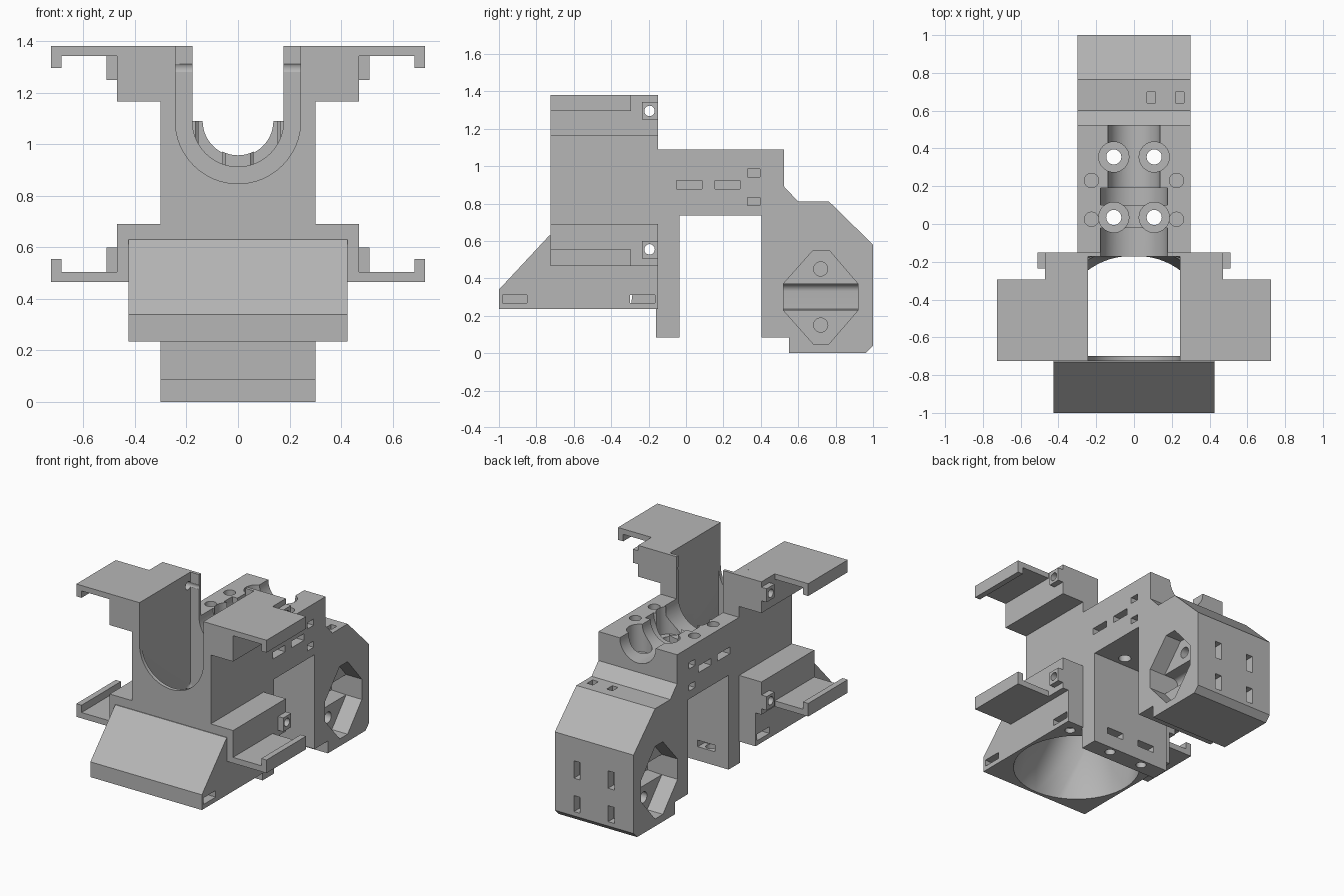
import bpy, bmesh, math
from mathutils import Vector

cube = bpy.data.objects.get("Cube")
if cube:
    bpy.data.objects.remove(cube, do_unlink=True)

grey = bpy.data.materials.new("plain grey")
grey.use_nodes = True
colour = (0.47, 0.47, 0.47, 1)
grey.diffuse_color = colour
grey.node_tree.nodes["Principled BSDF"].inputs["Base Color"].default_value = colour


def finish(bm, name):
    bmesh.ops.recalc_face_normals(bm, faces=bm.faces)
    me = bpy.data.meshes.new(name)
    bm.to_mesh(me)
    bm.free()
    me.materials.append(grey)
    ob = bpy.data.objects.new(name, me)
    bpy.context.scene.collection.objects.link(ob)
    return ob


def prism(name, pts, axis, lo, hi):
    """Extrude a 2D outline along x (pts are y,z), y (x,z) or z (x,y)."""
    place = {"x": lambda p, d: (d, p[0], p[1]),
             "y": lambda p, d: (p[0], d, p[1]),
             "z": lambda p, d: (p[0], p[1], d)}[axis]
    bm = bmesh.new()
    face = bm.faces.new([bm.verts.new(place(p, lo)) for p in pts])
    new = bmesh.ops.extrude_face_region(bm, geom=[face])["geom"]
    shift = Vector(place((0, 0), hi - lo))
    bmesh.ops.translate(bm, vec=shift, verts=[v for v in new if isinstance(v, bmesh.types.BMVert)])
    return finish(bm, name)


def box(name, x0, x1, y0, y1, z0, z1):
    return prism(name, [(x0, y0), (x1, y0), (x1, y1), (x0, y1)], "z", z0, z1)


def arc(cx, cy, r, a0, a1, n):
    return [(cx + r * math.cos(math.radians(a0 + (a1 - a0) * i / n)),
             cy + r * math.sin(math.radians(a0 + (a1 - a0) * i / n))) for i in range(n + 1)]


def rod(name, cx, cy, r, axis, lo, hi, n=32):
    return prism(name, arc(cx, cy, r, 0, 360, n)[:-1], axis, lo, hi)


def u_cut(name, r, y0, y1):
    """Round-bottomed slot, open at the top."""
    return prism(name, arc(0, 1.09, r, 180, 360, 40) + [(r, 1.5), (-r, 1.5)], "y", y0, y1)


def combine(body, other, operation):
    mod = body.modifiers.new("join", "BOOLEAN")
    mod.operation, mod.solver, mod.object = operation, "EXACT", other
    graph = bpy.context.evaluated_depsgraph_get()
    me = bpy.data.meshes.new_from_object(body.evaluated_get(graph))
    body.modifiers.clear()
    body.data = me
    bpy.data.objects.remove(other, do_unlink=True)


# Main tower, fan housing, bridge and rear block
body = box("carriage_body", -0.30, 0.30, -0.725, -0.15, 0.30, 1.38)
adds = [
    prism("fan_housing", [(-1, 0.235), (-0.15, 0.235), (-0.15, 0.63), (-0.73, 0.63), (-1, 0.34)],
          "x", -0.425, 0.425),
    prism("bridge", [(-0.16, 0.085), (-0.035, 0.085), (-0.035, 0.735), (0.405, 0.735),
                     (0.405, 0.085), (0.55, 0.085), (0.55, 0), (0.96, 0), (1, 0.04),
                     (1, 0.58), (0.765, 0.81), (0.60, 0.81), (0.525, 0.89), (0.525, 1.09),
                     (-0.16, 1.09)], "x", -0.30, 0.30),
    box("upper_shoulder", -0.47, 0.47, -0.725, -0.15, 1.165, 1.38),
    box("lower_shoulder", -0.47, 0.47, -0.725, -0.15, 0.465, 0.69),
]

# Side rails with lips, and cable bosses
for s in (-1, 1):
    def side(name, a, b, *rest):
        return box(name, min(s * a, s * b), max(s * a, s * b), *rest)
    adds += [
        side("upper_rail", 0.44, 0.725, -0.725, -0.295, 1.343, 1.38),
        side("upper_lip", 0.685, 0.725, -0.725, -0.295, 1.295, 1.37),
        side("lower_rail", 0.44, 0.725, -0.725, -0.295, 0.465, 0.505),
        side("lower_lip", 0.685, 0.725, -0.725, -0.295, 0.475, 0.555),
        side("upper_boss", 0.44, 0.51, -0.235, -0.15, 1.25, 1.343),
        side("lower_boss", 0.44, 0.51, -0.235, -0.15, 0.505, 0.60),
    ]
for part in adds:
    combine(body, part, "UNION")

# Air chamber: round inlet blending into a rectangular shaft
bm = bmesh.new()
for x, y in arc(0, -0.575, 0.405, 0, 360, 64)[:-1]:
    for z in (0.2, 0.236):
        bm.verts.new((x, y, z))
for x in (-0.243, 0.243):
    for y in (-0.70, -0.172):
        bm.verts.new((x, y, 0.63))
bmesh.ops.convex_hull(bm, input=bm.verts)
cuts = [
    finish(bm, "funnel"),
    box("shaft", -0.243, 0.243, -0.70, -0.172, 0.62, 1.5),
    u_cut("front_opening", 0.243, -0.8, -0.69),
    # Stepped cradle for the barrel
    u_cut("cradle_front", 0.177, -0.18, -0.02),
    u_cut("cradle_neck", 0.133, -0.03, 0.11),
    u_cut("cradle_collar", 0.177, 0.10, 0.19),
    u_cut("cradle_rear", 0.137, 0.18, 0.6),
]

# Screw holes through the bridge, and blind pilot holes
for x in (-0.107, 0.107):
    for y in (0.035, 0.355):
        cuts += [rod("bolt_hole", x, y, 0.04, "z", 0.6, 1.2),
                 rod("bolt_recess", x, y, 0.08, "z", 0.90, 1.2)]
for x in (-0.225, 0.225):
    for y in (0.025, 0.23):
        cuts.append(rod("pilot_hole", x, y, 0.038, "z", 0.95, 1.2, 24))

# Cross holes through the bosses
for z in (1.295, 0.555):
    cuts.append(rod("boss_hole", -0.195, z, 0.028, "x", -0.6, 0.6, 24))

# Fan screw holes with nut slots from the sides, and side slots
side_slots = [(-0.98, -0.85, 0.267, 0.312), (-0.30, -0.165, 0.267, 0.312)]
bridge_slots = [(-0.05, 0.085, 0.878, 0.924), (0.155, 0.29, 0.878, 0.924),
                (0.33, 0.395, 0.942, 0.985), (0.33, 0.395, 0.79, 0.833)]
pocket = [(0.68, 0.55), (0.765, 0.55), (0.92, 0.37), (0.92, 0.23),
          (0.765, 0.05), (0.68, 0.05), (0.52, 0.23), (0.52, 0.37)]
for s in (-1, 1):
    def ends(a, b):
        return min(s * a, s * b), max(s * a, s * b)
    for y0, y1, z0, z1 in side_slots:
        cuts.append(box("nut_slot", *ends(0.30, 0.5), y0, y1, z0, z1))
    for y in (-0.915, -0.235):
        cuts.append(rod("fan_screw_hole", s * 0.34, y, 0.033, "z", 0.2, 0.30, 24))
    for y0, y1, z0, z1 in bridge_slots:
        cuts.append(box("tie_slot", *ends(0.21, 0.4), y0, y1, z0, z1))
    # Eight-sided side pocket with a rounded deeper channel
    cuts.append(prism("side_pocket", pocket, "x", *ends(0.18, 0.4)))
    channel = [(s * 0.19, 0.23), (s * 0.07, 0.235)]
    channel += [(s * x, z) for x, z in arc(0.11, 0.33, 0.04, 180, 90, 8)] + [(s * 0.19, 0.37)]
    cuts.append(prism("pocket_channel", channel, "y", 0.521, 0.919))
    for z in (0.45, 0.15):
        cuts.append(rod("pocket_hole", 0.72, z, 0.038, "x", *ends(0.10, 0.25), 24))
    # Slots in the rear face and the front leg
    for z0, z1 in ((0.07, 0.18), (0.30, 0.42)):
        cuts.append(box("rear_slot", s * 0.13 - 0.024, s * 0.13 + 0.024, 0.94, 1.1, z0, z1))
    cuts.append(box("leg_slot", s * 0.13 - 0.065, s * 0.13 + 0.065, -0.11, 0.0, 0.18, 0.225))
    cuts.append(rod("leg_hole", s * 0.13, -0.085, 0.033, "z", 0.0, 0.19, 24))

# Slots on the rear ledge
for x in (0.092, 0.242):
    cuts.append(box("ledge_slot", x - 0.022, x + 0.022, 0.64, 0.70, 0.72, 0.9))

for cutter in cuts:
    combine(body, cutter, "DIFFERENCE")

bpy.ops.object.select_all(action="DESELECT")
body.select_set(True)
bpy.context.view_layer.objects.active = body
bpy.ops.object.shade_smooth_by_angle(angle=math.radians(25))
